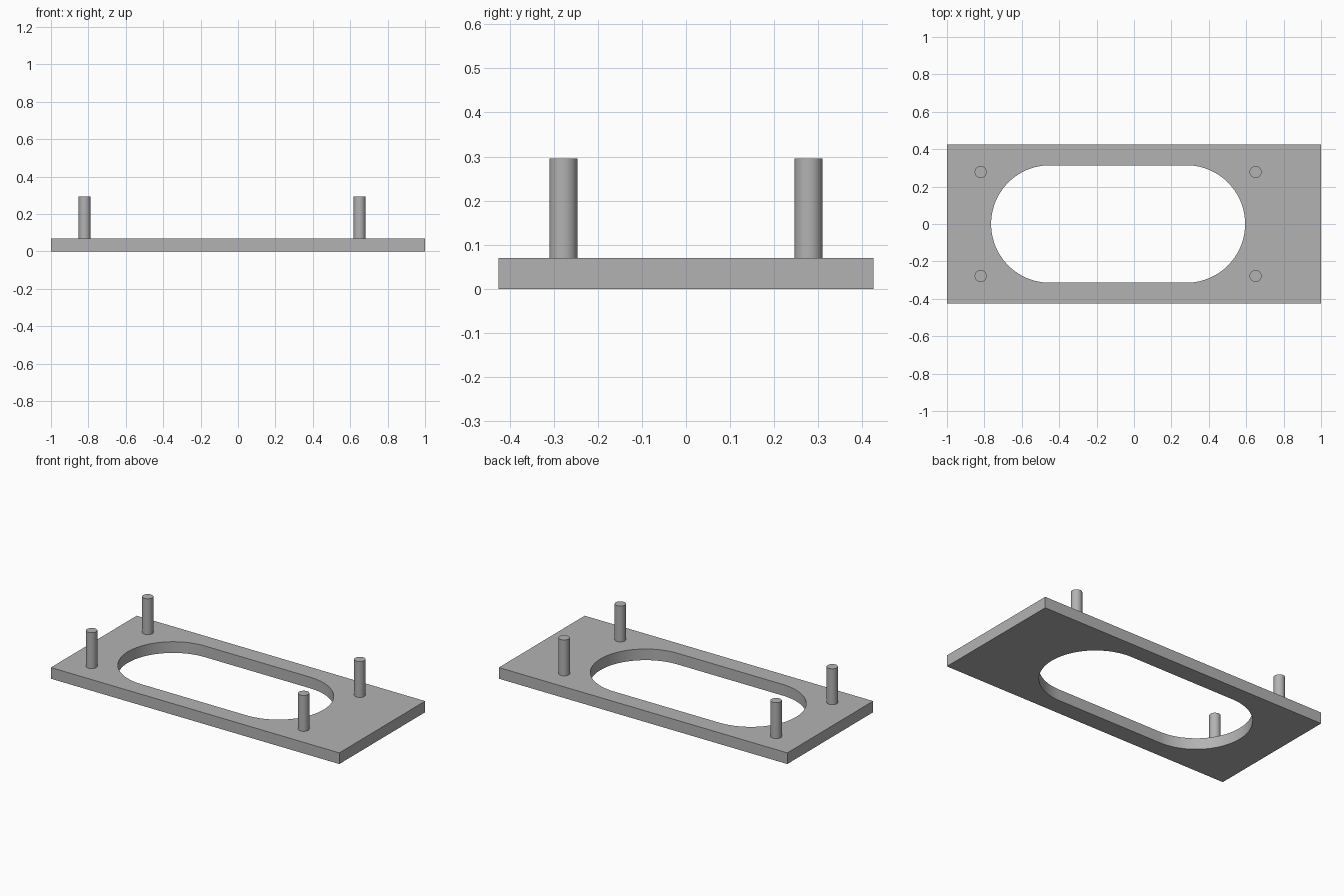
import bpy
import bmesh
from math import sin, cos, pi, radians

cube = bpy.data.objects.get("Cube")
if cube:
    bpy.data.objects.remove(cube, do_unlink=True)

# Overall sizes
HALF_X, HALF_Y, THICK = 1.0, 0.425, 0.07
SLOT_LEFT, SLOT_RIGHT, SLOT_R = -0.45, 0.28, 0.314
PIN_R, PIN_TOP = 0.032, 0.295
ARC_STEPS = 48

grey = bpy.data.materials.new("plain grey")
grey.use_nodes = True
colour = (0.45, 0.45, 0.45, 1)
grey.diffuse_color = colour
grey.node_tree.nodes["Principled BSDF"].inputs["Base Color"].default_value = colour


def finish(bm, name):
    """Turn a bmesh into a grey object with smooth curves and sharp edges."""
    bmesh.ops.recalc_face_normals(bm, faces=bm.faces)
    mesh = bpy.data.meshes.new(name)
    bm.to_mesh(mesh)
    bm.free()
    mesh.materials.append(grey)
    obj = bpy.data.objects.new(name, mesh)
    bpy.context.collection.objects.link(obj)
    bpy.ops.object.select_all(action="DESELECT")
    obj.select_set(True)
    bpy.context.view_layer.objects.active = obj
    bpy.ops.object.shade_smooth_by_angle(angle=radians(30))
    return obj


def add_loop(bm, points):
    """Closed outline on the ground plane."""
    verts = [bm.verts.new((x, y, 0)) for x, y in points]
    return [bm.edges.new((a, b)) for a, b in zip(verts, verts[1:] + verts[:1])]


def half_circle(cx, start):
    angles = [start + pi * i / ARC_STEPS for i in range(ARC_STEPS + 1)]
    return [(cx + SLOT_R * cos(a), SLOT_R * sin(a)) for a in angles]


# Base plate with a round-ended slot, nearer the right end
bm = bmesh.new()
corners = [(-HALF_X, -HALF_Y), (HALF_X, -HALF_Y), (HALF_X, HALF_Y), (-HALF_X, HALF_Y)]
slot = half_circle(SLOT_RIGHT, -pi / 2) + half_circle(SLOT_LEFT, pi / 2)
edges = add_loop(bm, corners) + add_loop(bm, slot)
bmesh.ops.triangle_fill(bm, edges=edges, use_beauty=True, use_dissolve=False)
top = bmesh.ops.extrude_face_region(bm, geom=bm.faces[:], use_keep_orig=True)
bmesh.ops.translate(bm, vec=(0, 0, THICK),
                    verts=[g for g in top["geom"] if isinstance(g, bmesh.types.BMVert)])
finish(bm, "base_plate")

# Four upright pins
for side, x in (("right", -0.82), ("left", 0.65)):
    for end, y in (("front", -0.278), ("back", 0.278)):
        bm = bmesh.new()
        bmesh.ops.create_cone(bm, cap_ends=True, segments=32, radius1=PIN_R,
                              radius2=PIN_R, depth=PIN_TOP - THICK)
        pin = finish(bm, f"{end}_{side}_pin")
        pin.location = (x, y, (PIN_TOP + THICK) / 2)
